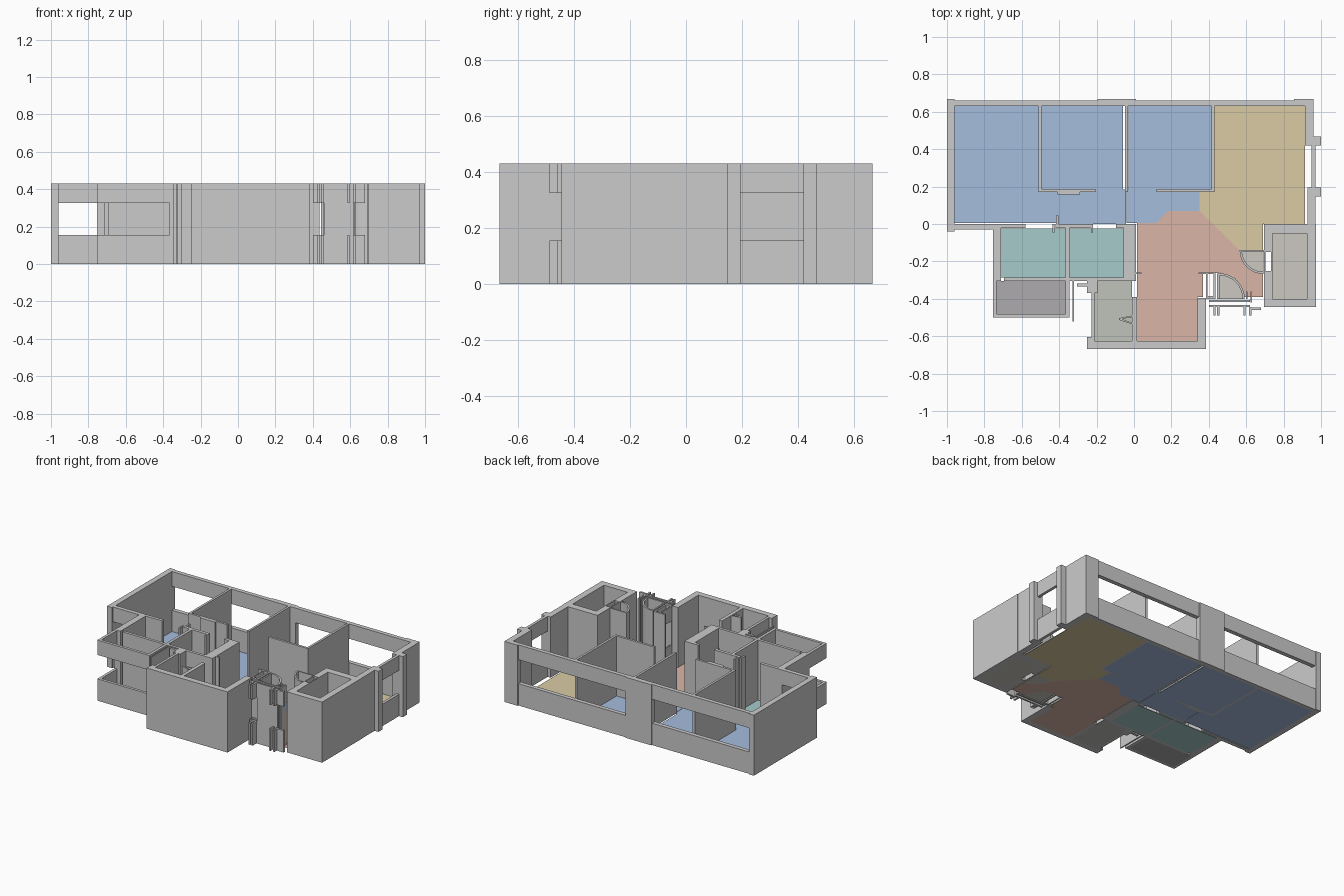
import bpy, bmesh, math

if "Cube" in bpy.data.objects:
    bpy.data.objects.remove(bpy.data.objects["Cube"])

H, SILL, HEAD, FLOOR = 0.43, 0.155, 0.325, 0.004


def prism(name, pts, z0, z1, mat=None):
    """Extrude a plan outline between two heights."""
    bm = bmesh.new()
    face = bm.faces.new([bm.verts.new((x, y, z0)) for x, y in pts])
    ext = bmesh.ops.extrude_face_region(bm, geom=[face])
    for v in ext["geom"]:
        if isinstance(v, bmesh.types.BMVert):
            v.co.z = z1
    bmesh.ops.recalc_face_normals(bm, faces=bm.faces)
    me = bpy.data.meshes.new(name)
    bm.to_mesh(me)
    bm.free()
    ob = bpy.data.objects.new(name, me)
    bpy.context.collection.objects.link(ob)
    if mat:
        me.materials.append(mat)
    return ob


def rect(x0, x1, y0, y1):
    return [(x0, y0), (x1, y0), (x1, y1), (x0, y1)]


def wall(name, x0, x1, y0, y1, z0=0, z1=H):
    return prism(name, rect(x0, x1, y0, y1), z0, z1)


def window(name, *r):
    wall(name + "_sill", *r, 0, SILL)
    wall(name + "_head", *r, HEAD, H)


def door_arc(name, cx, cy, r, a0, a1, t=0.012, n=12):
    """Curved door swing standing as a thin wall."""
    ang = [math.radians(a0 + (a1 - a0) * i / n) for i in range(n + 1)]
    ring = lambda q: [(cx + q * math.cos(a), cy + q * math.sin(a)) for a in ang]
    prism(name, ring(r) + ring(r - t)[::-1], 0, H)
    return [(cx, cy)] + ring(r - t)


def colour(name, r, g, b):
    m = bpy.data.materials.new(name)
    m.diffuse_color = (r, g, b, 1)
    m.use_nodes = True
    m.node_tree.nodes["Principled BSDF"].inputs["Base Color"].default_value = m.diffuse_color
    return m


blue = colour("bedroom_blue", 0.38, 0.51, 0.73)
sand = colour("living_sand", 0.70, 0.60, 0.37)
salmon = colour("hall_salmon", 0.70, 0.47, 0.38)
teal = colour("bath_teal", 0.38, 0.60, 0.60)
dark = colour("balcony_grey", 0.42, 0.41, 0.42)
grey = colour("kitchen_grey", 0.53, 0.54, 0.50)
beige = colour("shaft_beige", 0.60, 0.58, 0.53)

# Room floors
for name, mat, pts in [
    ("bedroom_left_floor", blue, [(-.96, .005), (-.41, .005), (-.41, .17), (-.51, .17), (-.51, .63), (-.96, .63)]),
    ("bedroom_mid_floor", blue, rect(-.495, -.06, .185, .63)),
    ("bedroom_right_floor", blue, rect(-.03, .415, .185, .63)),
    ("corridor_left_floor", blue, rect(-.408, -.042, 0, .185)),
    ("corridor_right_floor", blue, [(-.04, .005), (.12, .005), (.18, .07), (.35, .07), (.35, .185), (-.04, .185)]),
    ("living_floor", sand, [(.35, .07), (.565, -.14), (.69, -.14), (.69, 0), (.915, 0), (.915, .63),
                            (.43, .63), (.43, .17), (.35, .17)]),
    ("hall_floor", salmon, [(.015, -.625), (.34, -.625), (.34, -.39), (.37, -.39), (.37, -.262), (.46, -.262),
                            (.54, -.29), (.59, -.39), (.69, -.39), (.69, -.265), (.61, -.23), (.565, -.14),
                            (.35, .07), (.18, .07), (.12, .005), (.015, .005)]),
    ("bath_left_floor", teal, rect(-.71, -.365, -.285, -.025)),
    ("bath_right_floor", teal, rect(-.345, -.055, -.285, -.025)),
    ("balcony_floor", dark, rect(-.735, -.365, -.48, -.305)),
    ("kitchen_floor", grey, rect(-.21, -.01, -.625, -.305)),
    ("shaft_floor", beige, rect(.74, .925, -.4, -.05)),
]:
    prism(name, pts, 0, FLOOR, mat)

# North facade: columns with long ribbon windows between
for i, (x0, x1) in enumerate([(-1, -.96), (-.195, .01), (.855, .96)]):
    wall(f"north_column_{i}", x0, x1, .63, .667)
window("north_window_left", -.96, -.195, .63, .66)
window("north_window_right", .01, .855, .63, .66)

# West facade and the south window of the left bedroom
wall("west_wall", -1, -.96, -.04, .63)
window("left_bedroom_window", -.96, -.755, -.03, 0)

# East facade with window and projecting fins
wall("east_wall_upper", .915, .96, .42, .63)
wall("east_wall_lower", .927, .97, 0, .195)
window("east_window", .95, .97, .195, .42)
wall("east_fin_upper", .96, 1, .42, .467)
wall("east_fin_lower", .97, 1, .147, .195)

# Bedroom partitions
for i, x in enumerate([-.51, -.047, .415]):
    wall(f"bedroom_partition_{i}", x, x + .016, .17, .63)
wall("corridor_wall_left", -.51, -.205, .17, .186)
wall("corridor_wall_right", .12, .431, .17, .186)
wall("corridor_jamb", -.41, -.29, .158, .17)
wall("bedroom_door_jamb", -.416, -.405, 0, .045)

# Bathrooms
for i, (x0, x1) in enumerate([(-.755, -.58), (-.42, -.225), (-.095, -.055)]):
    wall(f"bath_north_wall_{i}", x0, x1, -.022, 0)
wall("bath_west_wall", -.755, -.71, -.305, -.022)
wall("bath_divider", -.365, -.345, -.285, -.022)
wall("bath_south_wall", -.695, -.055, -.305, -.285)
wall("bath_door_left", -.437, -.425, -.045, 0)
wall("bath_door_right", -.23, -.22, -.045, 0)
wall("core_wall", -.055, .012, -.305, 0)

# Balcony with open band round it
window("balcony_front", -.755, -.345, -.5, -.48)
window("balcony_west", -.755, -.735, -.48, -.305)
wall("balcony_east", -.365, -.345, -.5, -.305)
wall("balcony_screen", -.328, -.32, -.52, -.305)

# Kitchen and south block
wall("south_wall", -.25, .385, -.667, -.625)
wall("south_wall_return", -.25, -.21, -.625, -.605)
wall("kitchen_west_wall", -.228, -.21, -.605, -.36)
wall("kitchen_west_pier", -.25, -.195, -.37, -.305)
wall("kitchen_window_pier", -.305, -.25, -.335, -.318)
wall("kitchen_partition", -.01, .015, -.625, -.39)
wall("kitchen_door_jamb", -.01, .04, -.268, -.258)
wall("hall_east_wall", .34, .385, -.625, -.395)

# Kitchen fixtures
prism("kitchen_fixture", [(-.08, -.503), (-.01, -.49), (-.01, -.498), (-.065, -.508),
                          (-.01, -.528), (-.01, -.536), (-.08, -.513)], 0, H)

# Entrance: duct frame, curved door swings, glazed front
for i, r in enumerate([(.385, .393, -.395, -.265), (.425, .437, -.395, -.265),
                       (.345, .437, -.268, -.258), (.385, .437, -.4, -.385)]):
    window(f"duct_frame_{i}", *r) if i < 2 else wall(f"duct_frame_{i}", *r)
pts = door_arc("entrance_door_swing", .455, -.4, .137, 0, 90)
prism("entrance_swing_floor", pts, 0, FLOOR, beige)
pts = door_arc("shaft_door_swing", .692, -.14, .127, 180, 270)
prism("shaft_swing_floor", pts, 0, FLOOR, beige)
wall("entrance_door_leaf", .445, .456, -.4, -.265)
wall("shaft_door_leaf", .565, .695, -.147, -.138)
for i, y in enumerate([-.418, -.445]):
    wall(f"entrance_panel_{i}", .46, .62, y, y + .012)
    window(f"entrance_side_{i}", .4, .46, y, y + .012)
window("entrance_right_window", .62, .68, -.46, -.446)
for i, x in enumerate([.425, .445, .585, .615]):
    window(f"entrance_jamb_{i}", x, x + .012, -.488, -.445)
wall("entrance_post_left", .6, .608, -.4, -.36)
wall("entrance_post_right", .622, .632, -.42, -.36)

# Shaft block on the right with a doorway in its west wall
wall("shaft_south_wall", .695, .972, -.445, -.4)
wall("shaft_north_wall", .695, .972, -.05, 0)
wall("shaft_east_wall", .925, .972, -.4, -.05)
wall("shaft_west_wall_lower", .695, .74, -.4, -.25)
wall("shaft_west_wall_upper", .695, .74, -.15, -.05)
wall("shaft_doorway_inner", .733, .74, -.25, -.15)
wall("shaft_doorway_outer", .695, .702, -.25, -.15)
